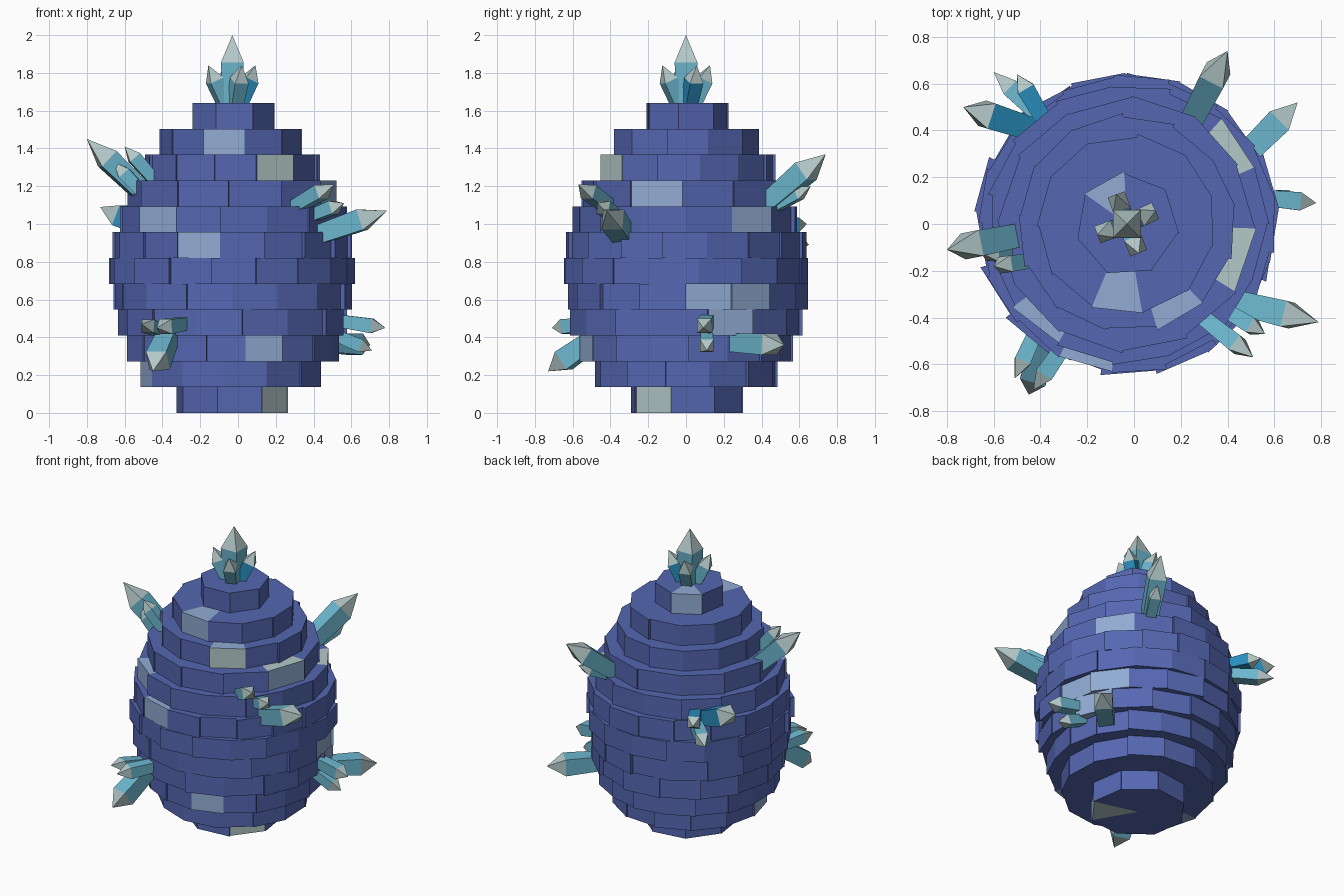
import bpy, bmesh, math, random
from mathutils import Vector, Matrix

if "Cube" in bpy.data.objects:
    bpy.data.objects.remove(bpy.data.objects["Cube"])

random.seed(4)
CX = -0.03          # axis of the egg
H = 1.64 / 12       # height of one course of blocks


def material(name, hexcol):
    lin = []
    for i in (0, 2, 4):
        c = int(hexcol[i:i + 2], 16) / 255
        lin.append(c / 12.92 if c <= 0.04045 else ((c + 0.055) / 1.055) ** 2.4)
    m = bpy.data.materials.new(name)
    m.diffuse_color = (*lin, 1)
    m.use_nodes = True
    m.node_tree.nodes["Principled BSDF"].inputs["Base Color"].default_value = m.diffuse_color
    return m


BLUE = material("shell blue", "5567b2")
PALE = material("pale blue", "92acd4")
FROST = material("frost grey", "b4c8c8")
TEAL = material("crystal teal", "6cb6ce")
DEEP = material("deep crystal blue", "2a8fc0")


def finish(bm, name, mats):
    bmesh.ops.recalc_face_normals(bm, faces=bm.faces)
    me = bpy.data.meshes.new(name)
    bm.to_mesh(me)
    bm.free()
    for m in mats:
        me.materials.append(m)
    ob = bpy.data.objects.new(name, me)
    bpy.context.collection.objects.link(ob)
    return ob


def course(i, radius, n, start, lights):
    """One ring of wedge blocks; lights maps block index to (side, top) material index."""
    bm = bmesh.new()
    z0, z1 = i * H, (i + 1) * H
    step = 2 * math.pi / n
    bottom, top = [], []
    for k in range(n):
        for e in (0, 1):
            a = math.radians(start) + (k + e) * step
            r = radius * random.uniform(0.965, 1.01)
            x, y = CX + r * math.cos(a), r * math.sin(a)
            bottom.append(bm.verts.new((x, y, z0)))
            top.append(bm.verts.new((x, y, z1)))
    c0, c1 = bm.verts.new((CX, 0, z0)), bm.verts.new((CX, 0, z1))
    for j in range(2 * n):
        q = (j + 1) % (2 * n)
        side, cap = lights.get(j // 2, (0, 0))
        bm.faces.new((bottom[j], bottom[q], top[q], top[j])).material_index = side
        if j % 2 == 0:
            bm.faces.new((c0, bottom[q], bottom[j])).material_index = side
            bm.faces.new((c1, top[j], top[q])).material_index = cap
    finish(bm, f"egg_course_{i + 1}", (BLUE, PALE, FROST))


# Egg shell: radius, block count, angle of first edge, light blocks
A, B, AB = (1, 1), (2, 2), (1, 2)
COURSES = [
    (0.31, 8, -60, {0: B}),
    (0.485, 13, -179, {0: A}),
    (0.57, 17, -83, {0: A}),
    (0.615, 15, 11, {0: A}),
    (0.64, 16, 0, {0: A, 1: A}),
    (0.65, 17, -100, {}),
    (0.64, 17, -117, {0: A}),
    (0.605, 15, -144, {0: A, 7: AB}),
    (0.55, 12, -32, {0: AB}),
    (0.472, 13, -74, {0: (2, 1)}),
    (0.385, 11, -113, {0: A}),
    (0.225, 7, 93, {0: A}),
]
for i, c in enumerate(COURSES):
    course(i, *c)


def crystal(name, base, tip, radius, body=TEAL, shoulder=0.64, roll=45, bury=0.05):
    """Square crystal shaft with a frosted pyramid point."""
    base, tip = Vector(base), Vector(tip)
    axis = tip - base
    length = axis.length
    bm = bmesh.new()
    rings = []
    for z, r in ((-bury, radius * 0.85), (length * shoulder, radius)):
        ring = []
        for k in range(4):
            a = math.radians(roll + 90 * k)
            ring.append(bm.verts.new((r * math.cos(a), r * math.sin(a), z)))
        rings.append(ring)
    apex = bm.verts.new((0, 0, length))
    bm.faces.new(rings[0][::-1])
    for k in range(4):
        q = (k + 1) % 4
        bm.faces.new((rings[0][k], rings[0][q], rings[1][q], rings[1][k]))
        bm.faces.new((rings[1][k], rings[1][q], apex)).material_index = 1
    rot = axis.to_track_quat('Z', 'Y').to_matrix().to_4x4()
    bmesh.ops.transform(bm, matrix=Matrix.Translation(base) @ rot, verts=bm.verts)
    finish(bm, name, (body, FROST))


# Crown of crystals on the summit
crystal("crown_crystal_centre", (CX, 0, 1.64), (CX, 0, 2.0), 0.085, shoulder=0.6)
for n, deg in enumerate((25, 110, -160, -68)):
    c, s = math.cos(math.radians(deg)), math.sin(math.radians(deg))
    crystal(f"crown_crystal_{n + 1}", (CX + 0.045 * c, 0.045 * s, 1.64),
            (CX + 0.135 * c, 0.135 * s, 1.84), 0.055, DEEP if n == 0 else TEAL,
            shoulder=0.6, bury=0.02)

# Crystal clusters around the shell: base, tip, radius, colour
CLUSTERS = {
    "front_right": [((0.42, -0.33, 0.94), (0.79, -0.42, 1.07), 0.08, TEAL),
                    ((0.32, -0.42, 1.10), (0.51, -0.57, 1.21), 0.055, TEAL),
                    ((0.41, -0.38, 1.05), (0.56, -0.47, 1.11), 0.05, TEAL)],
    "front_left": [((-0.38, -0.50, 0.38), (-0.45, -0.73, 0.22), 0.08, TEAL),
                   ((-0.30, -0.52, 0.47), (-0.43, -0.71, 0.45), 0.055, TEAL),
                   ((-0.42, -0.46, 0.44), (-0.51, -0.66, 0.47), 0.05, TEAL)],
    "left": [((-0.50, -0.05, 1.16), (-0.80, -0.11, 1.45), 0.08, TEAL),
             ((-0.46, -0.16, 1.25), (-0.60, -0.18, 1.41), 0.05, TEAL),
             ((-0.50, -0.13, 1.16), (-0.66, -0.12, 1.33), 0.05, TEAL)],
    "back_left": [((-0.45, 0.41, 0.97), (-0.73, 0.50, 1.09), 0.08, DEEP),
                  ((-0.40, 0.46, 0.92), (-0.60, 0.65, 0.89), 0.055, TEAL),
                  ((-0.40, 0.47, 0.99), (-0.50, 0.64, 1.00), 0.055, DEEP)],
    "back_right": [((0.25, 0.45, 1.12), (0.40, 0.74, 1.37), 0.08, TEAL),
                   ((0.27, 0.48, 1.10), (0.36, 0.66, 1.20), 0.05, TEAL)],
    "right": [((0.48, 0.30, 0.37), (0.70, 0.52, 0.36), 0.08, TEAL),
              ((0.58, 0.11, 0.48), (0.78, 0.09, 0.45), 0.055, TEAL),
              ((0.54, 0.11, 0.40), (0.71, 0.11, 0.33), 0.05, TEAL)],
}
for place, group in CLUSTERS.items():
    for n, args in enumerate(group):
        crystal(f"{place}_crystal_{n + 1}", *args)
